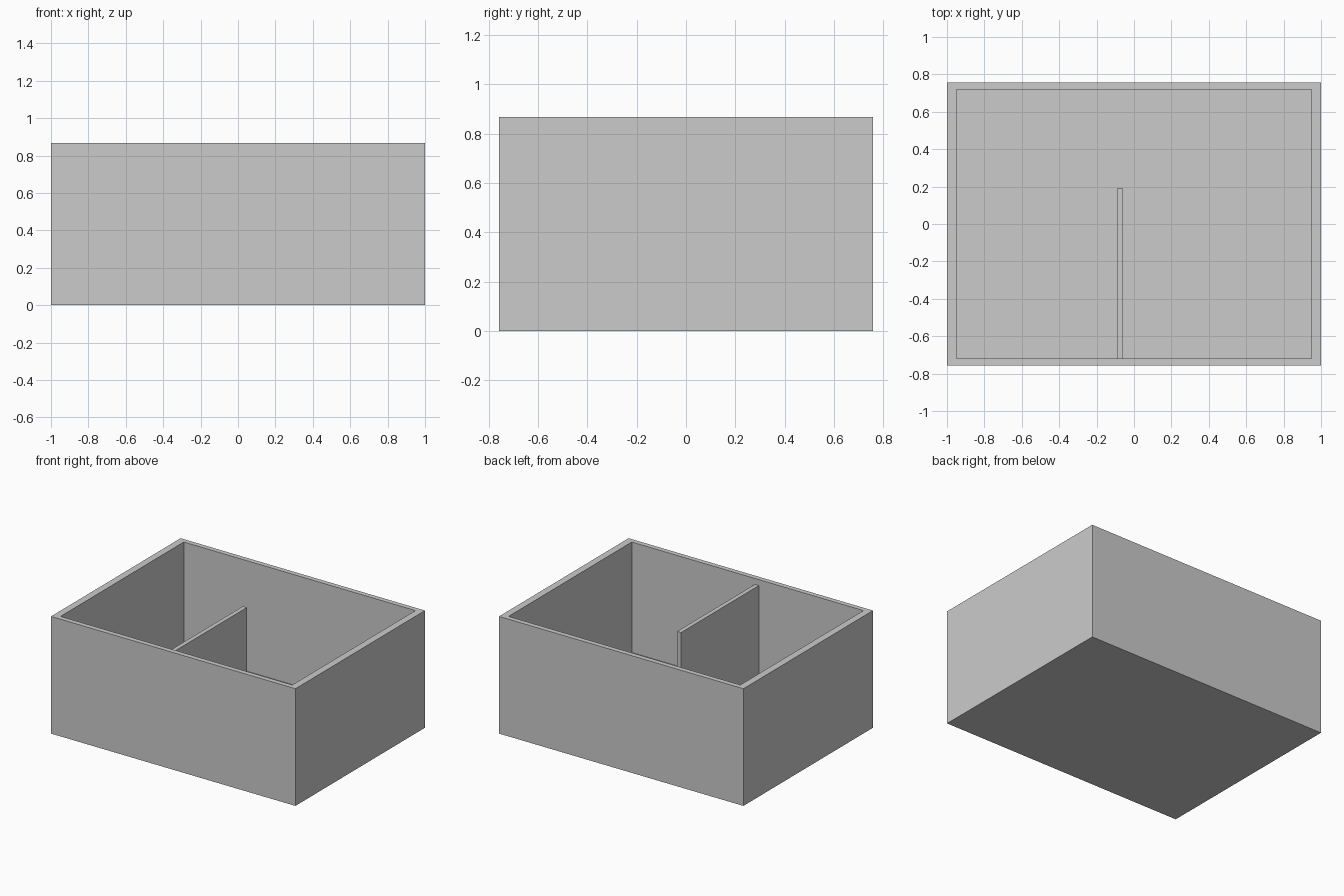
import bpy, bmesh
from mathutils import Vector

if "Cube" in bpy.data.objects:
    bpy.data.objects.remove(bpy.data.objects["Cube"])

X, Y, H = 1.0, 0.757, 0.867       # outer half sizes and height
IX, IY, FLOOR = 0.948, 0.72, 0.05  # inner half sizes and floor level


def new_object(name, bm):
    bmesh.ops.recalc_face_normals(bm, faces=bm.faces)
    mesh = bpy.data.meshes.new(name)
    bm.to_mesh(mesh)
    bm.free()
    obj = bpy.data.objects.new(name, mesh)
    bpy.context.collection.objects.link(obj)
    return obj


def box(bm, lo, hi):
    lo, hi = Vector(lo), Vector(hi)
    verts = bmesh.ops.create_cube(bm, size=1)["verts"]
    bmesh.ops.scale(bm, vec=hi - lo, verts=verts)
    bmesh.ops.translate(bm, vec=(lo + hi) / 2, verts=verts)


# Open tray: inset the top of a solid block and push it down to the floor
bm = bmesh.new()
box(bm, (-X, -Y, 0), (X, Y, H))
top = max(bm.faces, key=lambda f: f.calc_center_median().z)
bmesh.ops.inset_individual(bm, faces=[top], thickness=0.01)
for v in top.verts:
    v.co.x = IX if v.co.x > 0 else -IX
    v.co.y = IY if v.co.y > 0 else -IY
floor = bmesh.ops.extrude_discrete_faces(bm, faces=[top])["faces"][0]
for v in floor.verts:
    v.co.z = FLOOR
new_object("open_box", bm)

# Partial divider standing on the floor against the front wall
bm = bmesh.new()
box(bm, (-0.092, -IY, FLOOR), (-0.06, 0.19, 0.823))
new_object("divider", bm)
